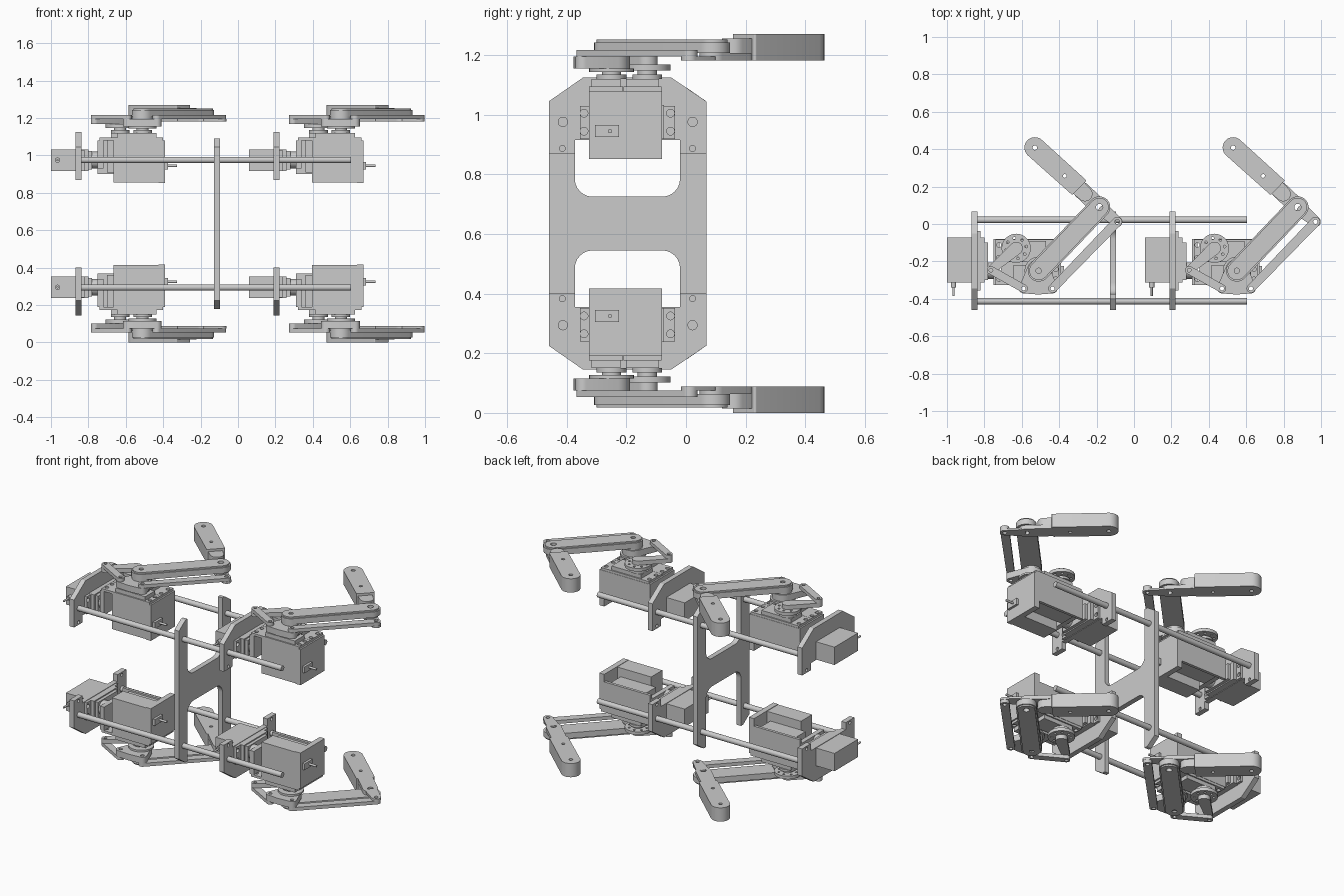
import bpy, math
from mathutils import Matrix, Vector
from mathutils.geometry import convex_hull_2d

if "Cube" in bpy.data.objects:
    bpy.data.objects.remove(bpy.data.objects["Cube"])

H = 1.27       # overall height, mirror plane at H / 2
PITCH = 1.06   # distance between front and rear leg modules

# local (u, v, w) -> world, w is the extrusion axis
AXES = {
    'z': Matrix.Identity(4),
    'x': Matrix(((0, 0, 1, 0), (1, 0, 0, 0), (0, 1, 0, 0), (0, 0, 0, 1))),   # u=y v=z
    'y': Matrix(((0, 1, 0, 0), (0, 0, 1, 0), (1, 0, 0, 0), (0, 0, 0, 1))),   # u=z v=x
}


def place(name, mesh, module):
    """Link a mesh once, or four times as part of each leg module."""
    if not module:
        bpy.context.collection.objects.link(bpy.data.objects.new(name, mesh))
        return
    for side in ('upper', 'lower'):
        for end, dx in (('rear', 0), ('front', PITCH)):
            m = mesh.copy()
            if side == 'lower':
                m.transform(Matrix.Translation((0, 0, H)) @ Matrix.Scale(-1, 4, (0, 0, 1)))
                m.flip_normals()
            m.transform(Matrix.Translation((dx, 0, 0)))
            bpy.context.collection.objects.link(bpy.data.objects.new(f"{side}_{end}_{name}", m))


def circle(u, v, r, n=32):
    return [(u + r * math.cos(2 * math.pi * i / n), v + r * math.sin(2 * math.pi * i / n)) for i in range(n)]


def hull(*discs):
    pts = [Vector(p) for d in discs for p in circle(*d)]
    return [tuple(pts[i]) for i in convex_hull_2d(pts)]


def prism(name, outline, lo, hi, axis='z', holes=(), module=True):
    """Extruded flat profile with round holes."""
    cu = bpy.data.curves.new(name, 'CURVE')
    cu.dimensions, cu.fill_mode = '2D', 'BOTH'
    cu.extrude = (hi - lo) / 2
    for loop in [outline] + [circle(*h, n=20) for h in holes]:
        s = cu.splines.new('POLY')
        s.points.add(len(loop) - 1)
        for p, (u, v) in zip(s.points, loop):
            p.co = (u, v, 0, 1)
        s.use_cyclic_u = True
    ob = bpy.data.objects.new(name, cu)
    bpy.context.collection.objects.link(ob)
    bpy.context.view_layer.update()
    dg = bpy.context.evaluated_depsgraph_get()
    mesh = bpy.data.meshes.new_from_object(ob.evaluated_get(dg))
    bpy.data.objects.remove(ob)
    mesh.transform(AXES[axis] @ Matrix.Translation((0, 0, (lo + hi) / 2)))
    place(name, mesh, module)


def box(name, x0, x1, y0, y1, z0, z1):
    prism(name, [(x0, y0), (x1, y0), (x1, y1), (x0, y1)], z0, z1)


def cyl(name, u, v, r, lo, hi, axis='z', module=True):
    prism(name, circle(u, v, r), lo, hi, axis, module=module)


# chassis rods
for y in (-0.413, 0.022):
    for z in (0.976, H - 0.976):
        cyl("chassis_rod", y, z, 0.017, -0.86, 0.605, 'x', module=False)

# central H plate with rounded slots
def slot_corner(cy, cz, a0, r=0.06):
    return [(cy + r * math.cos(math.radians(a0 + 15 * i)), cz + r * math.sin(math.radians(a0 + 15 * i)))
            for i in range(7)]

top = [(0.068, 1.045), (0.003, 1.09), (-0.02, 1.09)]
top += slot_corner(-0.08, 0.785, 270)[::-1] + slot_corner(-0.313, 0.785, 180)[::-1]
top += [(-0.373, 1.09), (-0.395, 1.09), (-0.46, 1.045)]
prism("centre_plate", top + [(y, H - z) for y, z in reversed(top)], -0.128, -0.096, 'x', module=False)

# servo arch plate
arch = [(-0.46, 0.87), (-0.46, 1.045), (-0.345, 1.125), (-0.05, 1.125), (0.068, 1.045), (0.068, 0.87),
        (-0.02, 0.87), (-0.02, 0.915), (-0.373, 0.915), (-0.373, 0.87)]
prism("arch_plate", arch, -0.87, -0.838, 'x', holes=[(-0.415, 0.887, 0.01), (0.022, 0.887, 0.01)])

# hip servo
box("hip_servo_body", -1.0, -0.80, -0.312, -0.073, 0.918, 1.032)
ear = [(-0.355, 0.918), (-0.037, 0.918), (-0.037, 1.03), (-0.355, 1.03)]
prism("hip_servo_ears", ear, -0.838, -0.822, 'x',
      holes=[(y, z, 0.013) for y in (-0.342, -0.052) for z in (0.945, 1.005)])
box("hip_servo_gear_cap", -0.80, -0.78, -0.30, -0.10, 0.925, 1.025)
cyl("hip_servo_horn", -0.25, 0.975, 0.045, -0.785, -0.745, 'x')
cyl("hip_servo_plug", 0.975, -0.965, 0.014, -0.34, -0.31, 'y')
cyl("hip_servo_cable", 0.975, -0.965, 0.006, -0.385, -0.335, 'y')

# leg servo cradle: end walls and side rails
box("cradle_far_wall", -0.425, -0.39, -0.325, -0.08, 0.852, 1.08)
box("cradle_near_wall", -0.75, -0.72, -0.325, -0.08, 0.93, 1.08)
box("cradle_side_rail", -0.75, -0.39, -0.098, -0.08, 0.90, 1.08)

# paired leg servos, set side by side
A, B = (-0.63, -0.13), (-0.51, -0.25)
for label, x0, y0, y1, z0, axis_pt in (("crank", -0.70, -0.21, -0.082, 0.91, A), ("thigh", -0.665, -0.325, -0.212, 0.855, B)):
    box(label + "_servo_body", x0, x0 + 0.25, y0, y1, z0, 1.085)
    box(label + "_servo_gear_cap", x0 + 0.02, x0 + 0.23, y0 + 0.008, y1 - 0.008, 1.085, 1.12)
    prism(label + "_servo_ears", [(-0.74, y0), (-0.40, y0), (-0.40, y1), (-0.74, y1)], 1.08, 1.095,
          holes=[(x, y, 0.012) for x in (-0.722, -0.418) for y in (y0 + 0.03, y1 - 0.03)])
    cyl(label + "_servo_boss", *axis_pt, 0.05, 1.12, 1.135)
    cyl(label + "_servo_neck", *axis_pt, 0.032, 1.135, 1.155)
box("servo_plug", -0.395, -0.375, -0.305, -0.225, 0.925, 0.965)
cyl("servo_cable", -0.255, 0.945, 0.007, -0.39, -0.325, 'x')

# horn disc with a ring of holes
ring = [(A[0] + 0.055 * math.cos(a), A[1] + 0.055 * math.sin(a), 0.007)
        for a in [math.radians(45 * i + 10) for i in range(8)]]
prism("crank_horn", circle(*A, 0.078), 1.148, 1.168, holes=ring + [(*A, 0.012)])
cyl("thigh_horn", *B, 0.075, 1.143, 1.155)

# parallel linkage: crank, rocker and push rods
CR, R1, R2 = (-0.765, -0.247), (-0.59, -0.345), (-0.435, -0.345)
KNEE, TIP, FOOT = (-0.185, 0.09), (-0.09, 0.012), (-0.53, 0.408)
prism("crank_arm", hull((*A, 0.035), (*CR, 0.022)), 1.168, 1.195, holes=[(*CR, 0.01)])
prism("rocker", hull((*B, 0.062), (*R1, 0.026), (*R2, 0.026), (-0.512, -0.347, 0.03)), 1.155, 1.195,
      holes=[(*R1, 0.011), (*R2, 0.011)])
prism("crank_rod", hull((*CR, 0.022), (*R1, 0.022)), 1.195, 1.217, holes=[(*CR, 0.01), (*R1, 0.011)])
prism("knee_rod", hull((*R2, 0.023), (*TIP, 0.026)), 1.195, 1.217, holes=[(*R2, 0.011), (*TIP, 0.012)])
cyl("thigh_spacer", *B, 0.055, 1.195, 1.212)

# thigh with raised face
prism("thigh", hull((*B, 0.058), (*KNEE, 0.058)), 1.207, 1.243, holes=[(*KNEE, 0.018)])
prism("thigh_face", hull((*B, 0.05), (*KNEE, 0.05)), 1.243, 1.252, holes=[(*KNEE, 0.018), (*B, 0.014)])

# shin: thick foot end, neck and thin knee lever
prism("shin", hull((*FOOT, 0.056), (-0.262, 0.232, 0.006), (-0.330, 0.163, 0.006)), 1.182, 1.27,
      holes=[(*FOOT, 0.012), (-0.37, 0.257, 0.01)])
prism("shin_neck", hull((-0.30, 0.197, 0.043), (-0.262, 0.161, 0.04)), 1.182, 1.255)
prism("shin_knee_plate", hull((-0.28, 0.18, 0.045), (*KNEE, 0.045)), 1.182, 1.207, holes=[(*KNEE, 0.018)])
prism("shin_lever", hull((-0.155, 0.066, 0.036), (*TIP, 0.028)), 1.182, 1.195, holes=[(*TIP, 0.012)])

# smooth rounded walls, keep hard edges
for ob in bpy.context.collection.objects:
    ob.select_set(True)
    bpy.context.view_layer.objects.active = ob
bpy.ops.object.shade_smooth_by_angle(angle=math.radians(30))
